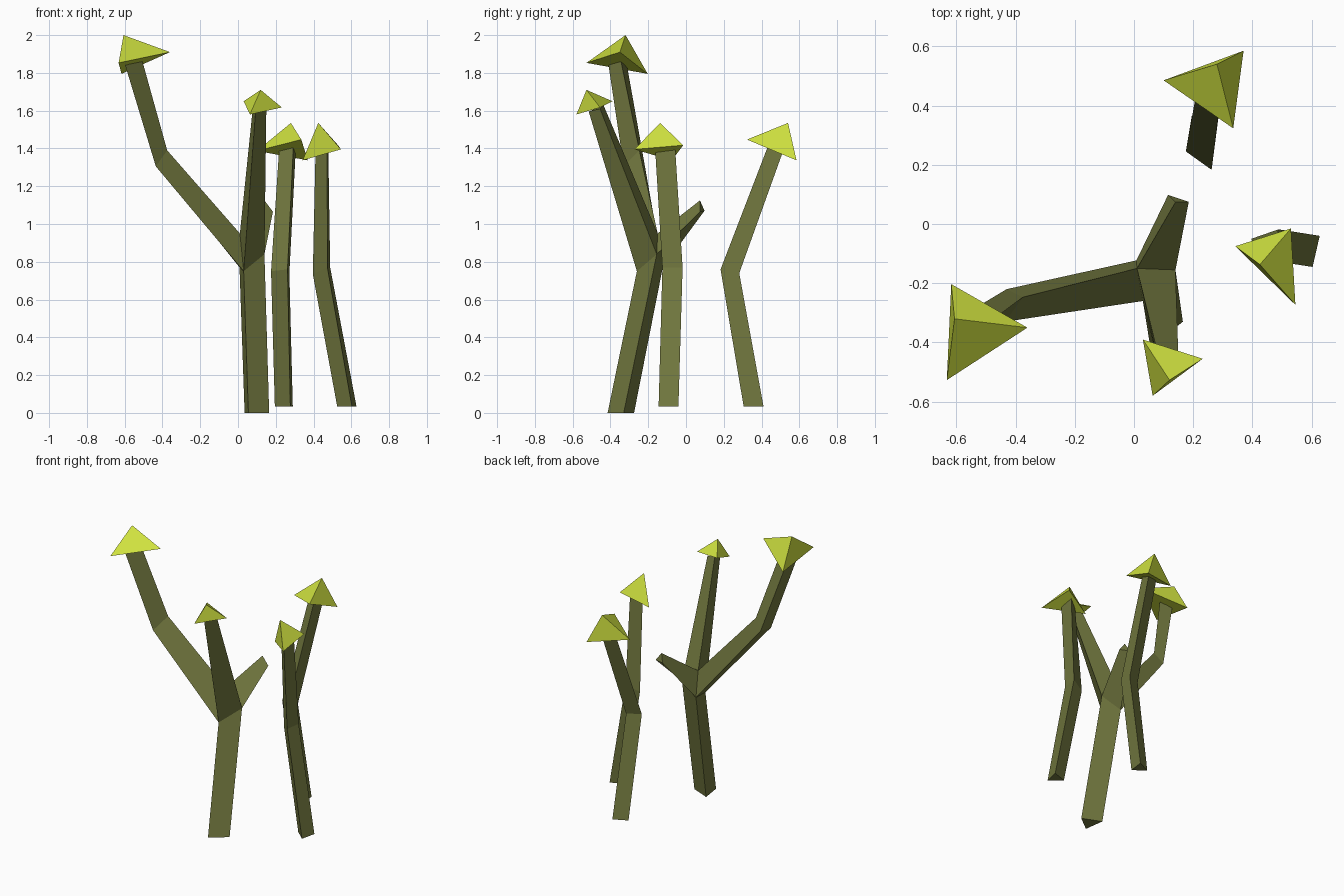
import bpy, bmesh


def material(name, color):
    m = bpy.data.materials.new(name)
    m.diffuse_color = color
    return m


BARK = material("olive_bark", (0.17, 0.19, 0.05, 1))
LEAF = material("lime_leaf", (0.62, 0.75, 0.05, 1))


def finish(name, bm, mat):
    bmesh.ops.remove_doubles(bm, verts=bm.verts, dist=0.0005)
    bmesh.ops.recalc_face_normals(bm, faces=bm.faces)
    me = bpy.data.meshes.new(name)
    bm.to_mesh(me)
    bm.free()
    me.materials.append(mat)
    ob = bpy.data.objects.new(name, me)
    bpy.context.collection.objects.link(ob)
    return ob


def loft(bm, *rings, start=False, end=False):
    """Triangular tube through the given rings of three points."""
    vs = [[bm.verts.new(p) for p in r] for r in rings]
    for r, s in zip(vs, vs[1:]):
        for i in range(3):
            j = (i + 1) % 3
            bm.faces.new((r[i], r[j], s[j], s[i]))
    if start:
        bm.faces.new(vs[0])
    if end:
        bm.faces.new(vs[-1])


def leaf_tip(name, base, apex):
    bm = bmesh.new()
    b = [bm.verts.new(p) for p in base]
    a = bm.verts.new(apex)
    bm.faces.new(b)
    for i in range(3):
        bm.faces.new((b[i], b[(i + 1) % 3], a))
    finish(name, bm, LEAF)


# Forked trunk: the branches leave from the faces of one tetrahedral node
A, B = (0.03, -0.26, 0.75), (0.14, -0.155, 0.84)
C, D = (0.008, -0.123, 0.77), (0.01, -0.15, 0.95)
bm = bmesh.new()
loft(bm, [(0.055, -0.415, 0), (0.165, -0.33, 0), (0.035, -0.275, 0)],
     [A, B, C], start=True)
# left branch with elbow
loft(bm, [A, C, D],
     [(-0.435, -0.33, 1.305), (-0.43, -0.22, 1.32), (-0.375, -0.247, 1.39)],
     [(-0.597, -0.41, 1.84), (-0.58, -0.31, 1.825), (-0.507, -0.345, 1.865)], end=True)
# front branch
loft(bm, [A, B, D],
     [(0.093, -0.515, 1.595), (0.15, -0.455, 1.61), (0.08, -0.437, 1.63)], end=True)
# back stub
loft(bm, [B, C, D],
     [(0.185, 0.075, 1.065), (0.115, 0.098, 1.07), (0.14, 0.074, 1.125)], end=True)
finish("forked_trunk", bm, BARK)

# Two single bent stems
bm = bmesh.new()
loft(bm, [(0.195, 0.365, 0.035), (0.277, 0.305, 0.035), (0.29, 0.41, 0.035)],
     [(0.175, 0.245, 0.75), (0.262, 0.183, 0.76), (0.272, 0.282, 0.74)],
     [(0.218, 0.485, 1.40), (0.293, 0.433, 1.41), (0.305, 0.512, 1.38)],
     start=True, end=True)
finish("back_stem", bm, BARK)

bm = bmesh.new()
loft(bm, [(0.525, -0.075, 0.035), (0.603, -0.145, 0.035), (0.627, -0.04, 0.035)],
     [(0.396, -0.05, 0.735), (0.473, -0.125, 0.77), (0.488, -0.018, 0.77)],
     [(0.41, -0.1, 1.365), (0.472, -0.163, 1.39), (0.478, -0.057, 1.395)],
     start=True, end=True)
finish("right_stem", bm, BARK)

# Pyramid leaf tips
leaf_tip("left_branch_tip",
         [(-0.617, -0.203, 1.795), (-0.36, -0.35, 1.91), (-0.632, -0.527, 1.853)],
         (-0.606, -0.32, 2.0))
leaf_tip("front_branch_tip",
         [(0.03, -0.39, 1.65), (0.232, -0.455, 1.617), (0.063, -0.58, 1.58)],
         (0.12, -0.527, 1.71))
leaf_tip("back_stem_tip",
         [(0.1, 0.485, 1.387), (0.37, 0.585, 1.337), (0.335, 0.323, 1.447)],
         (0.28, 0.54, 1.535))
leaf_tip("right_stem_tip",
         [(0.342, -0.075, 1.337), (0.53, -0.015, 1.417), (0.545, -0.273, 1.395)],
         (0.425, -0.137, 1.535))
